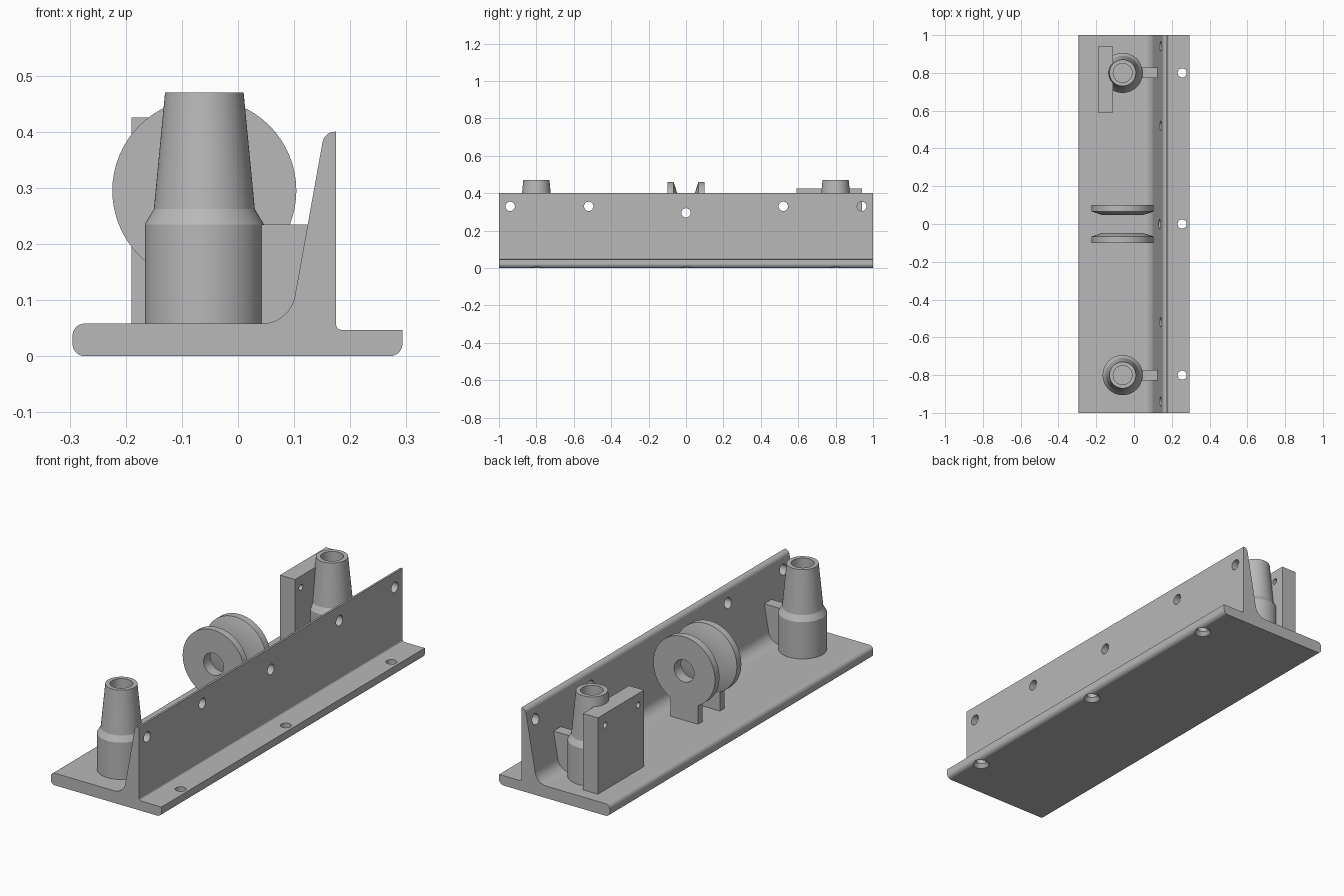
import bpy, bmesh
from math import pi, sin, cos, radians
from mathutils import Vector, Matrix

cube = bpy.data.objects.get("Cube")
if cube:
    bpy.data.objects.remove(cube, do_unlink=True)

GREY = (0.48, 0.48, 0.48, 1)
grey = bpy.data.materials.new("plain grey")
grey.use_nodes = True
grey.diffuse_color = GREY
grey.node_tree.nodes["Principled BSDF"].inputs["Base Color"].default_value = GREY


def finish(bm, name, smooth=False):
    bmesh.ops.recalc_face_normals(bm, faces=bm.faces)
    mesh = bpy.data.meshes.new(name)
    bm.to_mesh(mesh)
    bm.free()
    mesh.materials.append(grey)
    ob = bpy.data.objects.new(name, mesh)
    bpy.context.collection.objects.link(ob)
    if smooth:
        bpy.ops.object.select_all(action='DESELECT')
        ob.select_set(True)
        bpy.context.view_layer.objects.active = ob
        bpy.ops.object.shade_smooth_by_angle(angle=radians(25))
    return ob


def rounded(corners, steps=10):
    """Outline whose corners (x, z, cut) become circular arcs."""
    out = []
    for i, (x, z, cut) in enumerate(corners):
        p = Vector((x, z))
        if not cut:
            out.append(p)
            continue
        to_prev = (Vector(corners[i - 1][:2]) - p).normalized()
        to_next = (Vector(corners[(i + 1) % len(corners)][:2]) - p).normalized()
        a, b = p + to_prev * cut, p + to_next * cut
        w = sin(to_prev.angle(to_next) / 2)
        for k in range(steps + 1):
            t = k / steps
            wa, wp, wb = (1 - t) ** 2, 2 * w * t * (1 - t), t * t
            out.append((a * wa + p * wp + b * wb) / (wa + wp + wb))
    return out


def extrude(name, outline, y0, y1):
    bm = bmesh.new()
    face = bm.faces.new([bm.verts.new((x, y0, z)) for x, z in outline])
    geo = bmesh.ops.extrude_face_region(bm, geom=[face])["geom"]
    moved = [v for v in geo if isinstance(v, bmesh.types.BMVert)]
    bmesh.ops.translate(bm, verts=moved, vec=(0, y1 - y0, 0))
    return finish(bm, name)


def box(name, x0, x1, y0, y1, z0, z1):
    return extrude(name, [(x0, z0), (x1, z0), (x1, z1), (x0, z1)], y0, y1)


def lathe(name, profile, place, segs=64):
    """Spin a closed (radius, height) loop round z, then place it."""
    bm = bmesh.new()
    rings = []
    for r, h in profile:
        if r == 0:
            rings.append([bm.verts.new((0, 0, h))] * segs)
        else:
            rings.append([bm.verts.new((r * cos(2 * pi * k / segs), r * sin(2 * pi * k / segs), h))
                          for k in range(segs)])
    for i, ring in enumerate(rings):
        nxt = rings[(i + 1) % len(rings)]
        if ring[0] is ring[1] and nxt[0] is nxt[1]:
            continue
        for k in range(segs):
            m = (k + 1) % segs
            quad = list(dict.fromkeys((ring[k], ring[m], nxt[m], nxt[k])))
            bm.faces.new(quad)
    bm.transform(place)
    return finish(bm, name, True)


def drill(target, cutters):
    """Cut every cutter out of the target and remove the cutters."""
    for c in cutters:
        c.hide_render = True
        mod = target.modifiers.new("hole", 'BOOLEAN')
        mod.operation, mod.solver, mod.object = 'DIFFERENCE', 'EXACT', c
    bpy.context.view_layer.update()
    ev = target.evaluated_get(bpy.context.evaluated_depsgraph_get())
    mesh = bpy.data.meshes.new_from_object(ev)
    target.modifiers.clear()
    target.data = mesh
    for c in cutters:
        bpy.data.objects.remove(c, do_unlink=True)


def rod(r, length, place):
    return lathe("drill_cutter", [(0, 0), (r, 0), (r, length), (0, length)], place, 40)


ALONG_X = Matrix.Rotation(pi / 2, 4, 'Y')
move = Matrix.Translation

# Base flange and tapered wall, one long section
section = rounded([(-0.295, 0, 0.022), (0.293, 0, 0.022), (0.293, 0.047, 0), (0.175, 0.047, 0.009),
                   (0.175, 0.4, 0), (0.154, 0.4, 0.019), (0.0925, 0.058, 0.05), (-0.295, 0.058, 0.022)])
rail = extrude("base_rail", section, -1, 1)
cutters = [rod(0.025, 0.3, move((0.05, y, z)) @ ALONG_X)
           for y, z in ((-0.94, 0.33), (-0.52, 0.33), (0, 0.295), (0.52, 0.33), (0.94, 0.33))]
# Countersunk floor holes
for y in (-0.8, 0, 0.8):
    cutters.append(lathe("drill_cutter", [(0, -0.01), (0.046, -0.01), (0.024, 0.018), (0.024, 0.1), (0, 0.1)],
                         move((0.255, y, 0)), 40))
drill(rail, cutters)

# Hollow tapered posts with ribs to the wall
CX = -0.06
for end, y in (("front", -0.8), ("back", 0.8)):
    lathe(end + "_post", [(0.05, 0.05), (0.106, 0.05), (0.106, 0.235), (0.09, 0.262), (0.07, 0.47), (0.05, 0.47)],
          move((CX, y, 0)))
    extrude(end + "_rib", [(0.02, 0.05), (0.1, 0.05), (0.13, 0.235), (0.02, 0.235)], y - 0.028, y + 0.028)

# Pair of bevelled discs on legs
for end, s in (("front", -1), ("back", 1)):
    lathe(end + "_disc", [(0.053, 0.1), (0.164, 0.1), (0.164, 0.066), (0.105, 0.047), (0.053, 0.047)],
          move((CX, 0, 0.295)) @ Matrix.Rotation(-s * pi / 2, 4, 'X'))
    y0, y1 = sorted((s * 0.067, s * 0.0995))
    box(end + "_disc_leg", CX - 0.074, CX + 0.074, y0, y1, 0.05, 0.21)

# Upright plate beside the back post
plate = box("upright_plate", -0.19, -0.11, 0.59, 0.94, 0.05, 0.425)
drill(plate, [rod(0.014, 0.2, move((-0.25, y, 0.37)) @ ALONG_X) for y in (0.635, 0.885)])
